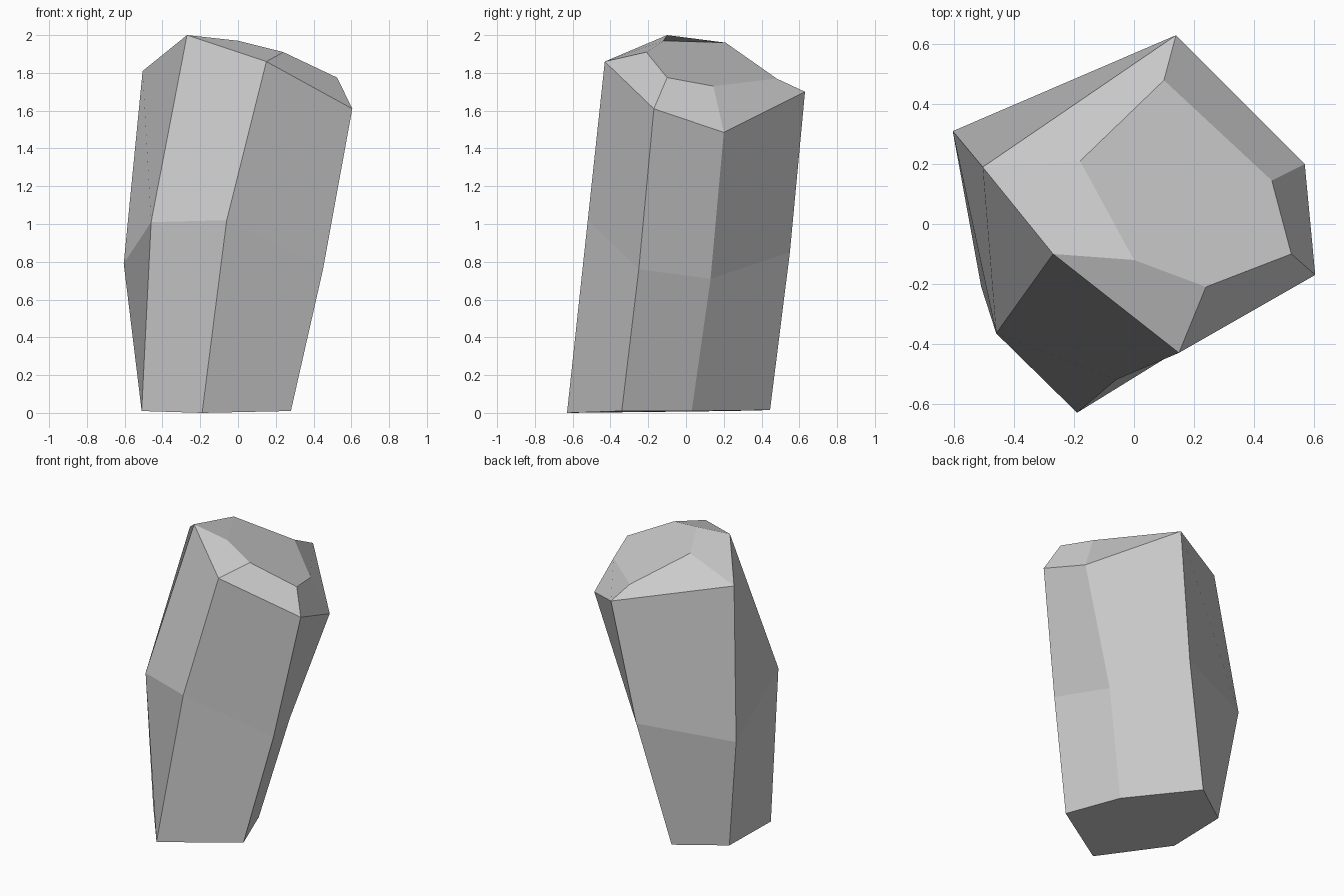
import bpy
import bmesh

# Remove the default cube
cube = bpy.data.objects.get("Cube")
if cube:
    bpy.data.objects.remove(cube, do_unlink=True)


def make_material(name, level):
    material = bpy.data.materials.new(name)
    material.use_nodes = True
    colour = (level, level, level, 1)
    material.diffuse_color = colour
    shader = next(n for n in material.node_tree.nodes if n.type == 'BSDF_PRINCIPLED')
    shader.inputs["Base Color"].default_value = colour
    return material


# Irregular six-sided cross-sections, counter-clockwise from the front corner
foot = [(-.19, -.63, 0), (.28, -.34, .01), (.14, .03, .01),
        (-.2, .445, .015), (-.5, .235, .01), (-.51, -.21, .01)]
waist = [(-.06, -.52, 1.02), (.45, -.25, .76), (.31, .13, .71),
         (0, .55, .85), (-.605, .31, .79), (-.46, -.365, 1.01)]
shoulder = [(.15, -.43, 1.86), (.605, -.17, 1.61), (.57, .2, 1.485),
            (.14, .63, 1.7), (-.505, .19, 1.81), (-.27, -.1, 2)]
crown = [(.24, -.21, 1.91), (.525, -.1, 1.775), (.46, .145, 1.73),
         (.1, .48, 1.77), (-.18, .21, 1.96), (0, -.12, 1.97)]


def build_rock(name, sections, material):
    bm = bmesh.new()
    rings = [[bm.verts.new(point) for point in section] for section in sections]

    # Base and top facets
    bm.faces.new(reversed(rings[0]))
    bm.faces.new(rings[-1])

    # Side facets and the chamfer around the top; the first corner sets the fold
    for lower, upper in zip(rings, rings[1:]):
        for i in range(len(lower)):
            j = (i + 1) % len(lower)
            bm.faces.new((lower[j], upper[j], upper[i], lower[i]))

    mesh = bpy.data.meshes.new(name)
    bm.to_mesh(mesh)
    bm.free()
    mesh.materials.append(material)
    rock = bpy.data.objects.new(name, mesh)
    bpy.context.scene.collection.objects.link(rock)
    return rock


build_rock("rock_pillar", [foot, waist, shoulder, crown], make_material("stone_grey", .6))
